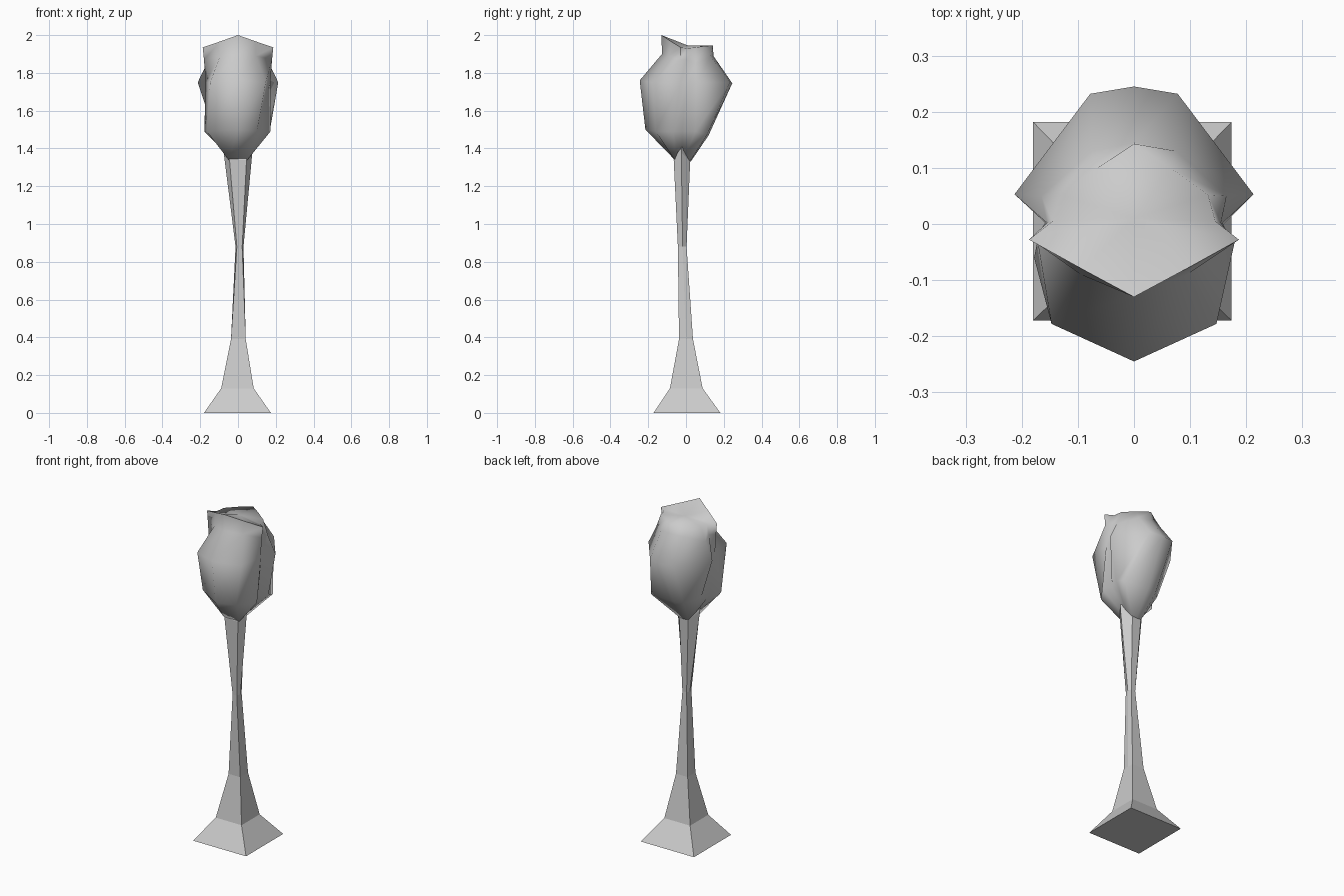
import bpy, bmesh, math

if "Cube" in bpy.data.objects:
    bpy.data.objects.remove(bpy.data.objects["Cube"])


def loft(name, rings, lid_centre=None):
    """Skin a stack of equal-length rings; cap the ends (fan on top if a centre is given)."""
    bm = bmesh.new()
    rows = [[bm.verts.new(p) for p in ring] for ring in rings]
    n = len(rows[0])
    for lo, hi in zip(rows, rows[1:]):
        for i in range(n):
            j = (i + 1) % n
            bm.faces.new((lo[i], lo[j], hi[j], hi[i]))
    bm.faces.new(rows[0][::-1])
    if lid_centre:
        c = bm.verts.new(lid_centre)
        for i in range(n):
            bm.faces.new((rows[-1][i], rows[-1][(i + 1) % n], c))
    else:
        bm.faces.new(rows[-1])
    bmesh.ops.recalc_face_normals(bm, faces=bm.faces)
    mesh = bpy.data.meshes.new(name)
    bm.to_mesh(mesh)
    bm.free()
    ob = bpy.data.objects.new(name, mesh)
    bpy.context.collection.objects.link(ob)
    return ob


def stem_ring(cx, front, side, back):
    """Six-sided ring from its front, side and back points, mirrored about cx."""
    half = [front, side, back]
    return ([(cx + x, y, z) for x, y, z in half] +
            [(cx - x, y, z) for x, y, z in reversed(half)])


# Square flared foot and thin waisted stem with a ridge down each side, flat shaded
loft("stem", [
    stem_ring(-.003, (.177, -.172, 0), (.177, .005, 0), (.177, .182, 0)),
    stem_ring(-.003, (.086, -.085, .13), (.086, .001, .13), (.086, .088, .13)),
    stem_ring(.002, (.039, -.037, .39), (.039, 0, .39), (.039, .037, .39)),
    stem_ring(.008, (.014, -.043, .88), (.021, -.018, .88), (.014, .003, .88)),
    stem_ring(0, (.045, -.065, 1.34), (.076, -.025, 1.38), (.03, .022, 1.33)),
    stem_ring(0, (.042, -.058, 1.38), (.076, -.025, 1.42), (.03, .018, 1.37)),
])

# Bloom: half outlines from the front middle, past the side crease, to the back middle
halves = [
    [(0, -.06, 1.34), (.05, -.06, 1.34), (.08, -.04, 1.39), (.065, -.02, 1.40),
     (.06, 0, 1.37), (.03, .02, 1.33), (0, .025, 1.33)],
    [(0, -.215, 1.5), (.10, -.16, 1.49), (.172, -.065, 1.49), (.14, -.02, 1.49),
     (.13, .04, 1.5), (.06, .11, 1.47), (0, .12, 1.47)],
    [(0, -.245, 1.76), (.147, -.178, 1.75), (.172, -.03, 1.75), (.158, .002, 1.75),
     (.213, .053, 1.75), (.078, .232, 1.75), (0, .245, 1.745)],
    [(0, -.127, 1.9), (.095, -.09, 1.89), (.18, -.03, 1.87), (.155, .002, 1.87),
     (.165, .05, 1.85), (.075, .13, 1.885), (0, .145, 1.89)],
    [(0, -.13, 2), (.093, -.08, 1.967), (.187, -.028, 1.935), (.145, .005, 1.93),
     (.132, .052, 1.935), (.065, .1, 1.942), (0, .143, 1.945)],
]
rings = [h + [(-x, y, z) for x, y, z in h[-2:0:-1]] for h in halves]
# Uneven lower bulges: front left and back right
rings[1][11] = (-.165, -.10, 1.49)
rings[1][10] = (-.178, -.06, 1.49)
rings[1][5] = (.155, .11, 1.47)
rings[1][4] = (.168, .05, 1.49)
bloom = loft("bloom", rings, (0, .01, 1.945))
bpy.ops.object.select_all(action='DESELECT')
bloom.select_set(True)
bpy.context.view_layer.objects.active = bloom
bpy.ops.object.shade_smooth_by_angle(angle=math.radians(100))
